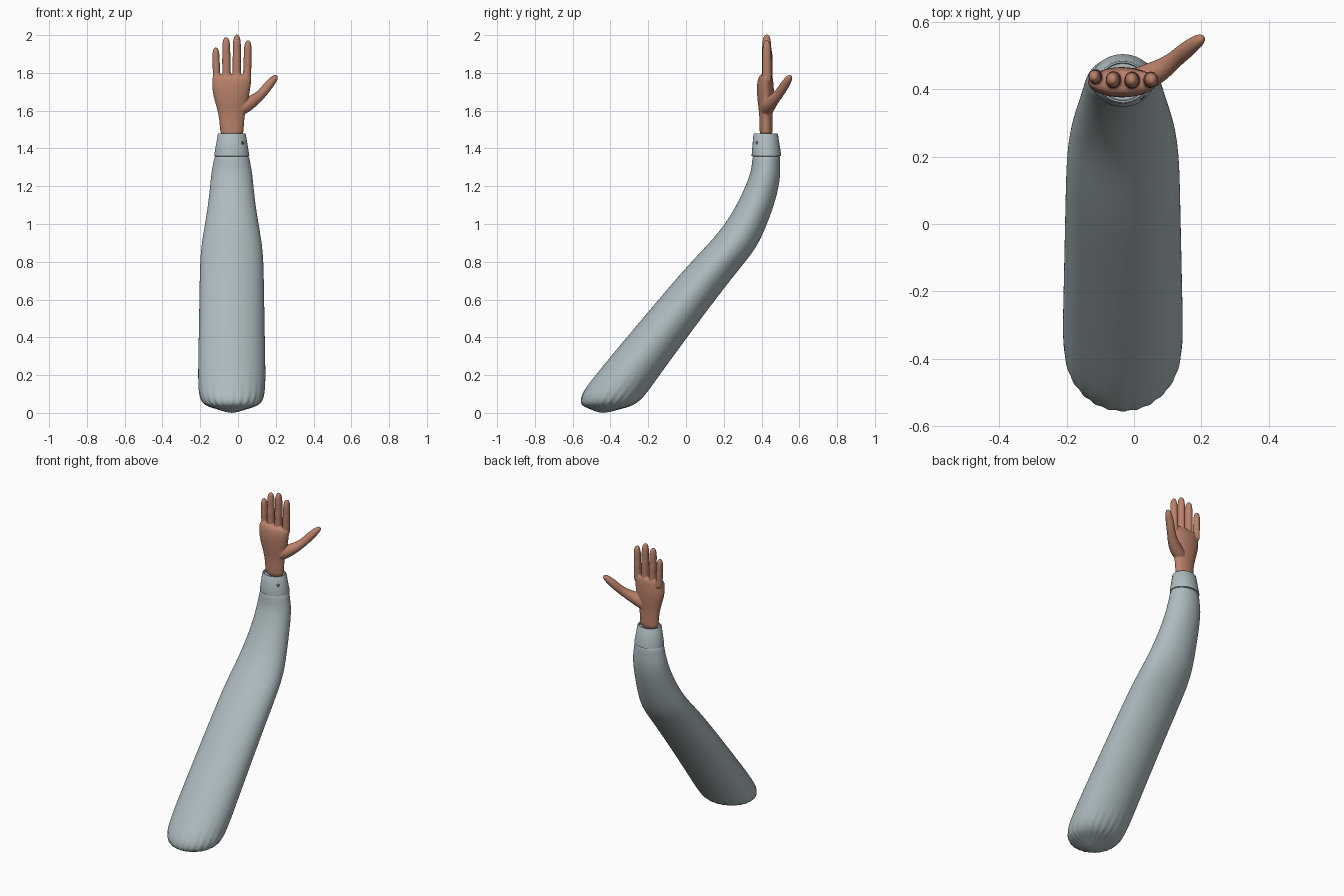
import bpy, bmesh, math
from mathutils import Vector

if "Cube" in bpy.data.objects:
    bpy.data.objects.remove(bpy.data.objects["Cube"])

AXIS_X = -0.033  # centre line of the arm


def material(name, rgb):
    m = bpy.data.materials.new(name)
    m.use_nodes = True
    m.diffuse_color = (*rgb, 1)
    m.node_tree.nodes["Principled BSDF"].inputs["Base Color"].default_value = (*rgb, 1)
    return m


cloth = material("grey blue cloth", (0.42, 0.50, 0.52))
skin = material("warm skin", (0.49, 0.22, 0.145))
dark = material("dark button", (0.10, 0.12, 0.13))


def loft(bm, rings, sides, pleat=None):
    """Skin closed rings of (centre, u, v) and cap both ends."""
    loops = []
    for i, (c, u, v) in enumerate(rings):
        loop = []
        for k in range(sides):
            a = 2 * math.pi * k / sides
            s = 1 + (pleat[i] * (-1) ** k if pleat else 0)
            loop.append(bm.verts.new(Vector(c) + s * (math.cos(a) * u + math.sin(a) * v)))
        loops.append(loop)
    for a, b in zip(loops, loops[1:]):
        for k in range(sides):
            n = (k + 1) % sides
            bm.faces.new((a[k], a[n], b[n], b[k]))
    bm.faces.new(loops[0][::-1])
    bm.faces.new(loops[-1])


def spread_ring(front, back, half, x=AXIS_X):
    """Ring spanning two (y, z) edge points with a half width in x."""
    f, b = Vector((x, *front)), Vector((x, *back))
    return (f + b) / 2, Vector((half, 0, 0)), (b - f) / 2


def path_rings(points, radii, flat=1.0):
    """Round rings that follow a path."""
    pts = [Vector(p) for p in points]
    rings = []
    for i, p in enumerate(pts):
        t = (pts[min(i + 1, len(pts) - 1)] - pts[max(i - 1, 0)]).normalized()
        u = Vector((0, 1, 0)).cross(t).normalized()
        rings.append((p, u * radii[i], t.cross(u) * radii[i] * flat))
    return rings


def finish(name, bm, mat, smooth=True):
    bmesh.ops.recalc_face_normals(bm, faces=bm.faces)
    me = bpy.data.meshes.new(name)
    bm.to_mesh(me)
    bm.free()
    me.materials.append(mat)
    for p in me.polygons:
        p.use_smooth = smooth
    ob = bpy.data.objects.new(name, me)
    bpy.context.collection.objects.link(ob)
    return ob


def smooth_by_angle(ob, degrees):
    bpy.ops.object.select_all(action="DESELECT")
    ob.select_set(True)
    bpy.context.view_layer.objects.active = ob
    bpy.ops.object.shade_smooth_by_angle(angle=math.radians(degrees))


# Sleeve: gathered end, long straight part, bend, narrow forearm
sections = [
    ((-0.46, 0.0), (-0.42, 0.0), 0.02),
    ((-0.51, 0.022), (-0.35, 0.02), 0.08),
    ((-0.557, 0.04), (-0.28, 0.038), 0.146),
    ((-0.557, 0.08), (-0.235, 0.075), 0.168),
    ((-0.54, 0.12), (-0.205, 0.11), 0.175),
    ((-0.48, 0.2), (-0.165, 0.165), 0.179),
    ((-0.36, 0.345), (-0.10, 0.255), 0.177),
    ((-0.15, 0.595), (0.05, 0.46), 0.173),
    ((0.0, 0.77), (0.19, 0.645), 0.17),
    ((0.10, 0.875), (0.30, 0.785), 0.167),
    ((0.2, 0.985), (0.372, 0.87), 0.155),
    ((0.28, 1.12), (0.435, 1.01), 0.13),
    ((0.33, 1.235), (0.482, 1.15), 0.115),
    ((0.345, 1.285), (0.5, 1.25), 0.109),
    ((0.349, 1.32), (0.498, 1.31), 0.099),
    ((0.353, 1.365), (0.5, 1.362), 0.092),
    ((0.37, 1.37), (0.48, 1.37), 0.07),
]
pleats = [0, 0.08, 0.05, 0.025, 0.01] + [0] * (len(sections) - 5)
bm = bmesh.new()
loft(bm, [spread_ring(*s) for s in sections], 48, pleats)
sleeve = finish("sleeve", bm, cloth)
sleeve.modifiers.new("Smooth", "SUBSURF").levels = 2
sleeve.modifiers["Smooth"].render_levels = 2

# Cuff: tapered band with a shallow recess at the wrist
bm = bmesh.new()
loft(bm, [spread_ring((f, z), (b, z), h) for f, b, z, h in (
    (0.36, 0.49, 1.357, 0.082),
    (0.348, 0.504, 1.36, 0.093),
    (0.348, 0.503, 1.37, 0.092),
    (0.357, 0.487, 1.475, 0.074),
    (0.361, 0.483, 1.48, 0.070),
    (0.366, 0.478, 1.48, 0.065),
    (0.368, 0.476, 1.465, 0.063),
)], 48)
smooth_by_angle(finish("cuff", bm, cloth), 35)

# Button on the front left of the cuff
bm = bmesh.new()
side = Vector((0.76, -0.62, 0.15)).normalized()
along = side.cross(Vector((0, 0, 1))).normalized()
up = along.cross(side)
base = Vector((0.0245, 0.378, 1.43))
loft(bm, [(base + side * d, along * r, up * r)
          for d, r in ((-0.006, 0.011), (0.003, 0.011), (0.005, 0.008))], 16)
smooth_by_angle(finish("cuff_button", bm, dark), 35)

# Hand: palm, four fingers and thumb, fused into one skin
bm = bmesh.new()
palm = [  # left edge, right edge, front, back, height
    (-0.096, 0.031, 0.389, 0.459, 1.45),
    (-0.096, 0.031, 0.389, 0.459, 1.52),
    (-0.103, 0.036, 0.388, 0.458, 1.58),
    (-0.120, 0.050, 0.380, 0.464, 1.64),
    (-0.135, 0.062, 0.375, 0.467, 1.69),
    (-0.138, 0.069, 0.375, 0.464, 1.74),
    (-0.138, 0.074, 0.382, 0.460, 1.775),
    (-0.130, 0.066, 0.395, 0.452, 1.795),
]
loft(bm, [spread_ring((f, z), (b, z), (r - l) / 2, (l + r) / 2) for l, r, f, b, z in palm], 24)

finger_profile = [(0, 1.0), (0.2, 1.0), (0.38, 0.94), (0.5, 1.02), (0.62, 0.9),
                  (0.75, 0.95), (0.86, 0.88), (0.95, 0.7), (1.0, 0.3)]
for x0, x1, y, tip, r in ((-0.112, -0.118, 0.437, 1.935, 0.0205),
                          (-0.060, -0.063, 0.428, 1.99, 0.0235),
                          (-0.006, -0.006, 0.427, 2.004, 0.0235),
                          (0.047, 0.053, 0.428, 1.973, 0.0225)):
    start, end = Vector((x0, y, 1.74)), Vector((x1, y, tip))
    loft(bm, path_rings([start.lerp(end, t) for t, _ in finger_profile],
                        [r * k for _, k in finger_profile], 1.12), 16)

thumb = [((-0.02, 0.425, 1.59), 0.030), ((0.02, 0.428, 1.615), 0.040),
         ((0.06, 0.445, 1.64), 0.038), ((0.10, 0.47, 1.665), 0.029),
         ((0.13, 0.496, 1.694), 0.025), ((0.152, 0.514, 1.722), 0.026),
         ((0.172, 0.53, 1.747), 0.023), ((0.191, 0.544, 1.768), 0.020),
         ((0.202, 0.552, 1.782), 0.013), ((0.205, 0.555, 1.786), 0.005)]
loft(bm, path_rings([p for p, _ in thumb], [r for _, r in thumb]), 16)

hand = finish("hand", bm, skin)
hand.modifiers.new("Round", "SUBSURF").levels = 1
hand.modifiers["Round"].render_levels = 1
fuse = hand.modifiers.new("Fuse", "REMESH")
fuse.mode = "VOXEL"
fuse.voxel_size = 0.0035
fuse.use_smooth_shade = True
soften = hand.modifiers.new("Soften", "SMOOTH")
soften.factor = 0.5
soften.iterations = 4
